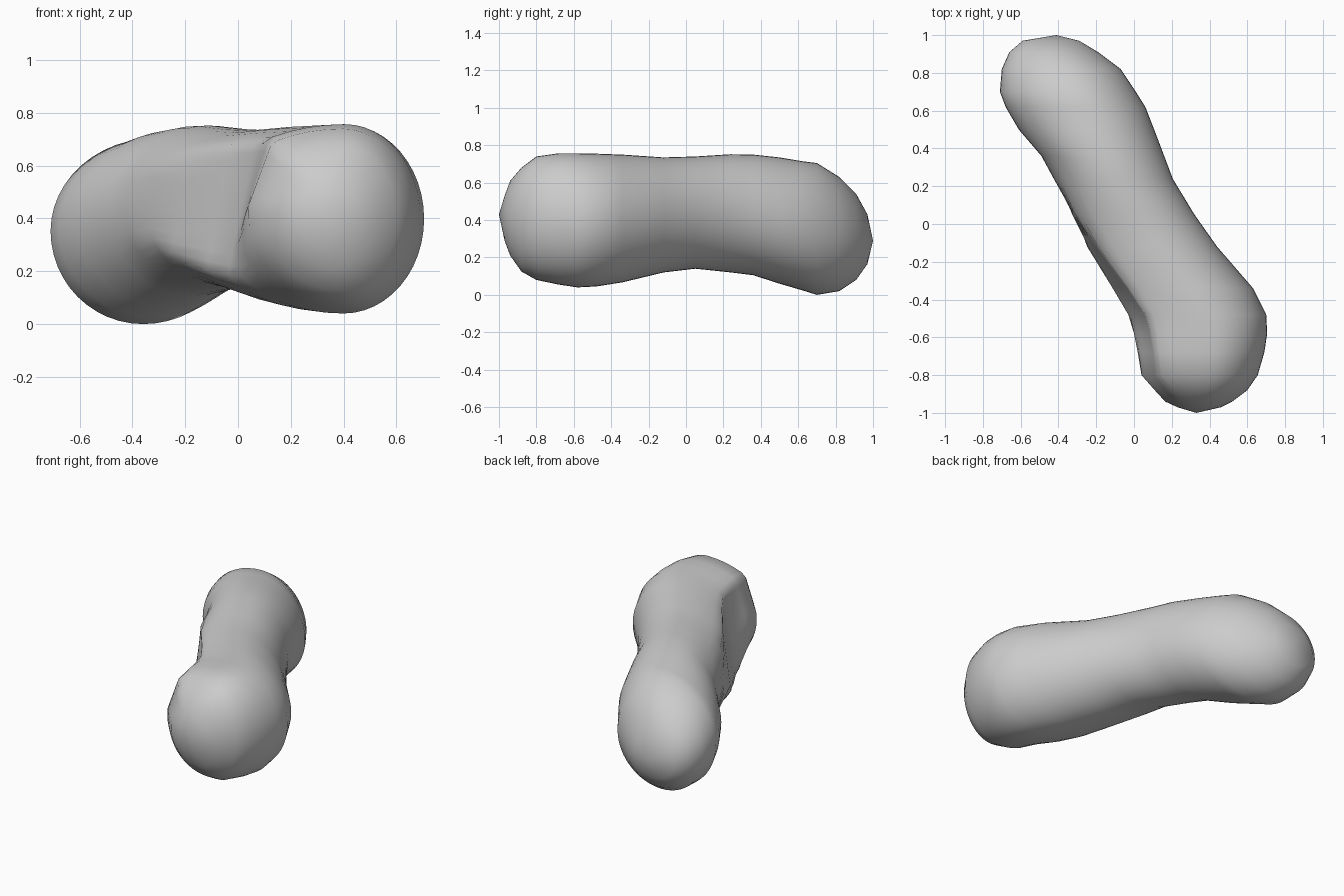
import bpy, bmesh, math

if "Cube" in bpy.data.objects:
    bpy.data.objects.remove(bpy.data.objects["Cube"])

# cross-sections along y: y, x min, x max, z min, z max, overhang trimmed by the flat left side
SECTIONS = [
    (-0.97, .23, .46, .29, .53, .00),
    (-0.94, .165, .52, .21, .61, .00),
    (-0.88, .11, .60, .125, .68, .08),
    (-0.80, .04, .655, .08, .74, .14),
    (-0.68, .02, .69, .055, .757, .16),
    (-0.58, .00, .705, .04, .757, .15),
    (-0.48, -.03, .70, .045, .755, .13),
    (-0.34, -.12, .63, .067, .75, .09),
    (-0.12, -.26, .44, .12, .735, .05),
    (0.05, -.335, .32, .14, .74, .02),
    (0.24, -.425, .205, .12, .752, .0),
    (0.36, -.49, .16, .105, .75, .0),
    (0.50, -.61, .107, .06, .735, .0),
    (0.62, -.68, .06, .025, .715, .0),
    (0.70, -.71, .01, .00, .705, .0),
    (0.82, -.70, -.07, .02, .63, .0),
    (0.91, -.66, -.19, .08, .54, .0),
    (0.97, -.59, -.29, .165, .43, .0),
]
N = 48


def ramp(v, a, b):
    return min(1, max(0, (v - a) / (b - a)))


bm = bmesh.new()


def ring(y, x0, x1, z0, z1, over):
    head, tail = ramp(y, -.3, -.6) * ramp(y, -.97, -.85), ramp(y, .3, .6) * ramp(y, 1, .8)
    low_over = over * ramp(y, -.72, -.48)
    z_side = .45 - .25 * ramp(y, -.75, -.45)
    cz, rz = (z0 + z1) / 2, (z1 - z0) / 2
    verts = []
    for i in range(N):
        a = 2 * math.pi * i / N
        upper = math.sin(a) >= 0
        # crest and belly sit slightly off centre
        cx = (x0 + x1) / 2 + .05 * head + (.04 if upper else -.01) * tail
        left = x0 - (over if upper else low_over)
        r = x1 - cx if math.cos(a) > 0 else cx - left
        x, z = cx + r * math.cos(a), cz + rz * math.sin(a)
        if over > 0:
            # flat side leans inwards above its widest height
            lean = min(1, over / .06) * .1
            x = max(x, x0 + lean * max(0, (z - z_side) / (.72 - z_side)))
        verts.append(bm.verts.new((x, y, z)))
    return verts


# rounded body
rings = [ring(*s) for s in SECTIONS]
for a, b in zip(rings, rings[1:]):
    for i in range(N):
        j = (i + 1) % N
        bm.faces.new((a[i], a[j], b[j], b[i]))

# end caps
for r, tip in ((rings[0], (.33, -1, .43)), (rings[-1], (-.41, 1, .29))):
    t = bm.verts.new(tip)
    for i in range(N):
        bm.faces.new((r[i], r[(i + 1) % N], t))

bmesh.ops.recalc_face_normals(bm, faces=bm.faces[:])
mesh = bpy.data.meshes.new("bean_body")
bm.to_mesh(mesh)
bm.free()
body = bpy.data.objects.new("bean_body", mesh)
bpy.context.collection.objects.link(body)
bpy.context.view_layer.objects.active = body
body.select_set(True)
bpy.ops.object.shade_smooth_by_angle(angle=math.radians(45))
